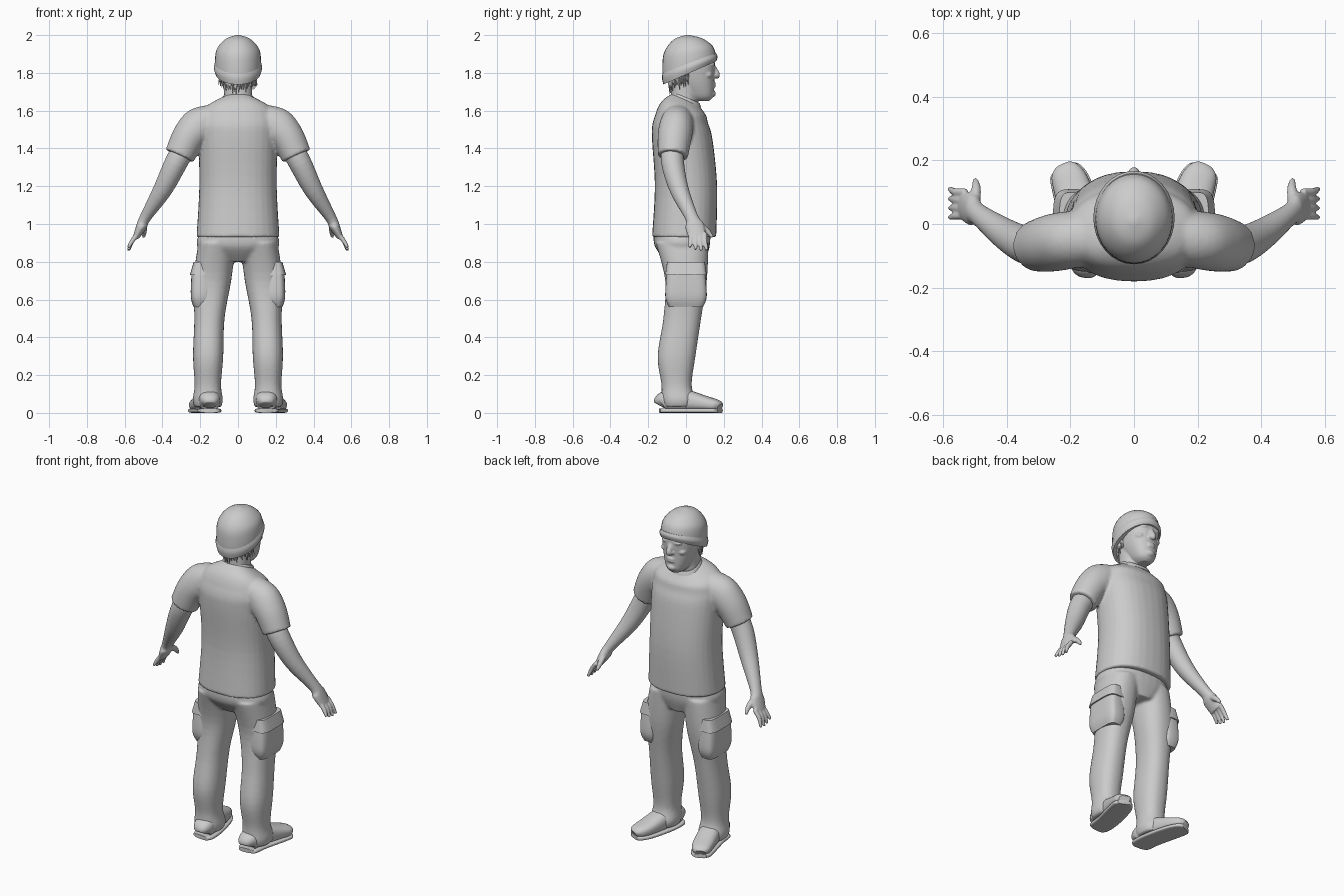
import bpy, bmesh, math, random
from mathutils import Vector, Matrix

default_cube = bpy.data.objects.get("Cube")
if default_cube:
    bpy.data.objects.remove(default_cube)

grey = bpy.data.materials.new("light grey")
grey.use_nodes = True
grey.diffuse_color = (.6, .6, .6, 1)
grey.node_tree.nodes["Principled BSDF"].inputs["Base Color"].default_value = grey.diffuse_color

ACROSS, DEPTH, UP = Vector((1, 0, 0)), Vector((0, 1, 0)), Vector((0, 0, 1))


def smooth_rows(rows, steps=5):
    """Resample rows of numbers along a smooth curve through them."""
    rows = [Vector(row) for row in rows]
    padded = [rows[0], *rows, rows[-1]]
    result = []
    for before, start, end, after in zip(padded, padded[1:], padded[2:], padded[3:]):
        leave, arrive = (end - before) / 2, (after - start) / 2
        for step in range(steps):
            t = step / steps
            rest = 1 - t
            ease = t * t * (1 + 2 * rest)
            result.append(start + (end - start) * ease + leave * t * rest * rest - arrive * t * t * rest)
    return result + [rows[-1]]


def oval(centre, u, v, power, sides):
    """Points of a rounded cross-section; a higher power is squarer."""
    points = []
    for k in range(sides):
        angle = math.tau * k / sides
        c, s = math.cos(angle), math.sin(angle)
        points.append(centre + u * math.copysign(abs(c) ** (2 / power), c)
                      + v * math.copysign(abs(s) ** (2 / power), s))
    return points


def skin(bm, rings):
    """Cover a stack of rings and close both ends."""
    rings = [[bm.verts.new(point) for point in ring] for ring in rings]
    for low, high in zip(rings, rings[1:]):
        for k in range(len(low)):
            bm.faces.new((low[k - 1], low[k], high[k], high[k - 1]))
    bm.faces.new(rings[0])
    bm.faces.new(rings[-1])


def loft(bm, rows, offset=lambda z: 0, lean=lambda z: 0, power=2.3, sides=32):
    """Stack level sections given as (height, depth, half width, half depth)."""
    rings = []
    for z, y, wide, deep in smooth_rows(rows):
        centre = Vector((offset(z), y, z))
        rings.append(oval(centre, ACROSS * wide, (DEPTH + UP * lean(z)) * deep, power, sides))
    skin(bm, rings)


def limb(bm, rows, reference=DEPTH, side=1, power=2, sides=32):
    """Sweep sections (x, y, z, radius, radius) square to their own path."""
    rows = smooth_rows(rows)
    flip = Vector((side, 1, 1))
    rings = []
    for i, row in enumerate(rows):
        ahead, behind = rows[min(i + 1, len(rows) - 1)], rows[max(i - 1, 0)]
        along = Vector(ahead[:3]) - Vector(behind[:3])
        u = along.cross(reference).normalized()
        v = u.cross(along).normalized()
        ring = oval(Vector(row[:3]), u * row[3], v * row[4], power, sides)
        rings.append([point * flip for point in ring])
    skin(bm, [[Vector((p.x, p.y, p.z)) for p in ring] for ring in rings] if side > 0 else rings)


def ball(bm, centre, radii):
    matrix = Matrix.Translation(centre) @ Matrix.Diagonal((*radii, 1))
    bmesh.ops.create_uvsphere(bm, u_segments=20, v_segments=12, radius=1, matrix=matrix)


def finish(name, bm, voxel=0, mirror=False):
    """Make the object; a voxel size fuses its pieces into one soft skin."""
    bmesh.ops.recalc_face_normals(bm, faces=bm.faces)
    mesh = bpy.data.meshes.new(name)
    bm.to_mesh(mesh)
    bm.free()
    mesh.materials.append(grey)
    part = bpy.data.objects.new(name, mesh)
    bpy.context.collection.objects.link(part)
    bpy.ops.object.select_all(action="DESELECT")
    part.select_set(True)
    bpy.context.view_layer.objects.active = part
    bpy.ops.object.shade_smooth_by_angle(angle=math.radians(40))
    if voxel:
        fuse = part.modifiers.new("fuse", "REMESH")
        fuse.mode, fuse.voxel_size, fuse.use_smooth_shade = "VOXEL", voxel, True
        part.modifiers.new("soften", "SMOOTH").iterations = 3
    if mirror:
        part.modifiers.new("mirror", "MIRROR").use_mirror_merge = False


# shirt: body and both sleeves fused
bm = bmesh.new()
loft(bm, [(.93, -.01, .22, .17), (1.2, 0, .205, .165), (1.45, -.02, .21, .16), (1.54, -.03, .21, .145),
          (1.61, -.02, .18, .12), (1.66, 0, .08, .07)], lean=lambda z: -5 * max(0, z - 1.57))
for side in (1, -1):
    limb(bm, [(.12, -.04, 1.57, .07, .08), (.2, -.05, 1.52, .1, .09),
              (.26, -.06, 1.46, .09, .09), (.31, -.07, 1.36, .08, .08)], side=side)
finish("shirt", bm, voxel=.009)

# collar band
bm = bmesh.new()
loft(bm, [(1.65, 0, .09, .08), (1.67, 0, .08, .07), (1.66, 0, .07, .06)], lean=lambda z: -.4)
finish("collar", bm)

# trousers: hips and both legs fused
bm = bmesh.new()
loft(bm, [(.96, -.02, .2, .15), (.88, -.02, .215, .145), (.8, 0, .1, .1)])
for side in (1, -1):
    loft(bm, [(.9, -.02, .1, .14), (.7, 0, .1, .11), (.5, -.02, .08, .1), (.3, -.05, .08, .1),
              (.15, -.05, .07, .08), (.07, -.04, .08, .09), (.03, -.04, .07, .08)],
         offset=lambda z: side * (.16 - .07 * z ** 3))
finish("trousers", bm, voxel=.009)

# cargo pocket and its flap
bm = bmesh.new()
loft(bm, [(.56, 0, .04, .09), (.62, 0, .055, .11), (.76, 0, .05, .1)], offset=lambda z: .195, power=4)
finish("cargo_pocket", bm, mirror=True)
bm = bmesh.new()
loft(bm, [(.73, 0, .065, .11), (.8, 0, .045, .1)], offset=lambda z: .19, power=4)
finish("pocket_flap", bm, mirror=True)

# shoe and sole share one outline of (depth, half width, height), turned outward
outline = [(-.14, .03, .06), (-.12, .055, .1), (-.03, .06, .12), (.1, .06, .08), (.16, .05, .06), (.18, .03, .04)]
upper, sole = [], []
for y, width, height in outline:
    x = .15 + .7 * (y + .14) ** 2
    upper.append((x, y, height / 2 + .01, width, height / 2))
    sole.append((x, y, .012, width + .005, .012))
for name, rows, power in (("shoe", upper, 2.5), ("sole", sole, 4)):
    bm = bmesh.new()
    limb(bm, rows, reference=UP, power=power)
    finish(name, bm, mirror=True)

# arm, palm, fingers and thumb fused
bm = bmesh.new()
limb(bm, [(.27, -.07, 1.43, .06, .06), (.33, -.07, 1.32, .06, .06), (.4, -.035, 1.18, .05, .05),
          (.49, .03, 1.035, .03, .035), (.51, .045, .99, .028, .05), (.54, .06, .93, .017, .045)])
for k in (-1.5, -.5, .5, 1.5):
    reach = .86 + .004 * k * k - .005 * k
    root, tip = .063 + .025 * k, .065 + .03 * k
    limb(bm, [(.53, root, .95, .012, .012), (.56, root, .91, .012, .012), (.58, tip, reach, .008, .008)])
limb(bm, [(.505, .06, 1, .02, .02), (.497, .11, .965, .015, .015), (.5, .14, .93, .008, .008)], reference=UP)
finish("arm", bm, voxel=.005, mirror=True)

# head: neck, skull and facial features fused
bm = bmesh.new()
loft(bm, [(1.58, -.02, .085, .075), (1.67, -.01, .075, .07), (1.8, 0, .08, .08)])
loft(bm, [(1.65, .08, .03, .04), (1.68, .075, .06, .07), (1.77, .045, .09, .105),
          (1.87, .02, .1, .13), (1.93, .02, .07, .08)])
limb(bm, [(0, .14, 1.84, .012, .012), (0, .163, 1.79, .017, .017), (0, .155, 1.775, .01, .01)])
ball(bm, (0, .135, 1.69), (.03, .023, .02))
for z in (1.73, 1.745):
    ball(bm, (0, .147, z), (.027, .012, .007))
for side in (1, -1):
    ball(bm, (side * .036, .132, 1.845), (.03, .022, .012))
    ball(bm, (side * .055, .112, 1.79), (.026, .028, .02))
    ball(bm, (side * .014, .155, 1.785), (.01, .012, .01))
finish("head", bm, voxel=.005)

# eyes
bm = bmesh.new()
ball(bm, (.036, .135, 1.822), (.014, .012, .008))
finish("eye", bm, mirror=True)

# knitted hat and its turned-up cuff
tilt = lambda z: 2.2 * (2 - z)
bm = bmesh.new()
loft(bm, [(1.8, .02, .12, .14), (1.87, .015, .122, .14), (1.93, .01, .11, .125),
          (1.98, .01, .065, .075), (2, .01, .01, .01)], lean=tilt, power=2)
finish("hat", bm)
bm = bmesh.new()
loft(bm, [(1.8, .02, .12, .14), (1.83, .02, .128, .147), (1.86, .02, .12, .14)], lean=tilt, power=2)
finish("hat_cuff", bm)

# ragged hair below the hat
random.seed(4)
bm = bmesh.new()
locks = 70
for i in range(locks):
    angle = -math.pi * i / (locks - 1)
    c, s = math.cos(angle), math.sin(angle)
    root = Vector((.093 * c, .01 + .1 * s, 1.8 + .045 * s))
    tip = root + Vector((random.uniform(-.01, .01), random.uniform(0, .015), -random.uniform(.03, .07)))
    limb(bm, [(*root, .009, .007), (*tip, .001, .001)], sides=5)
finish("hair", bm)
